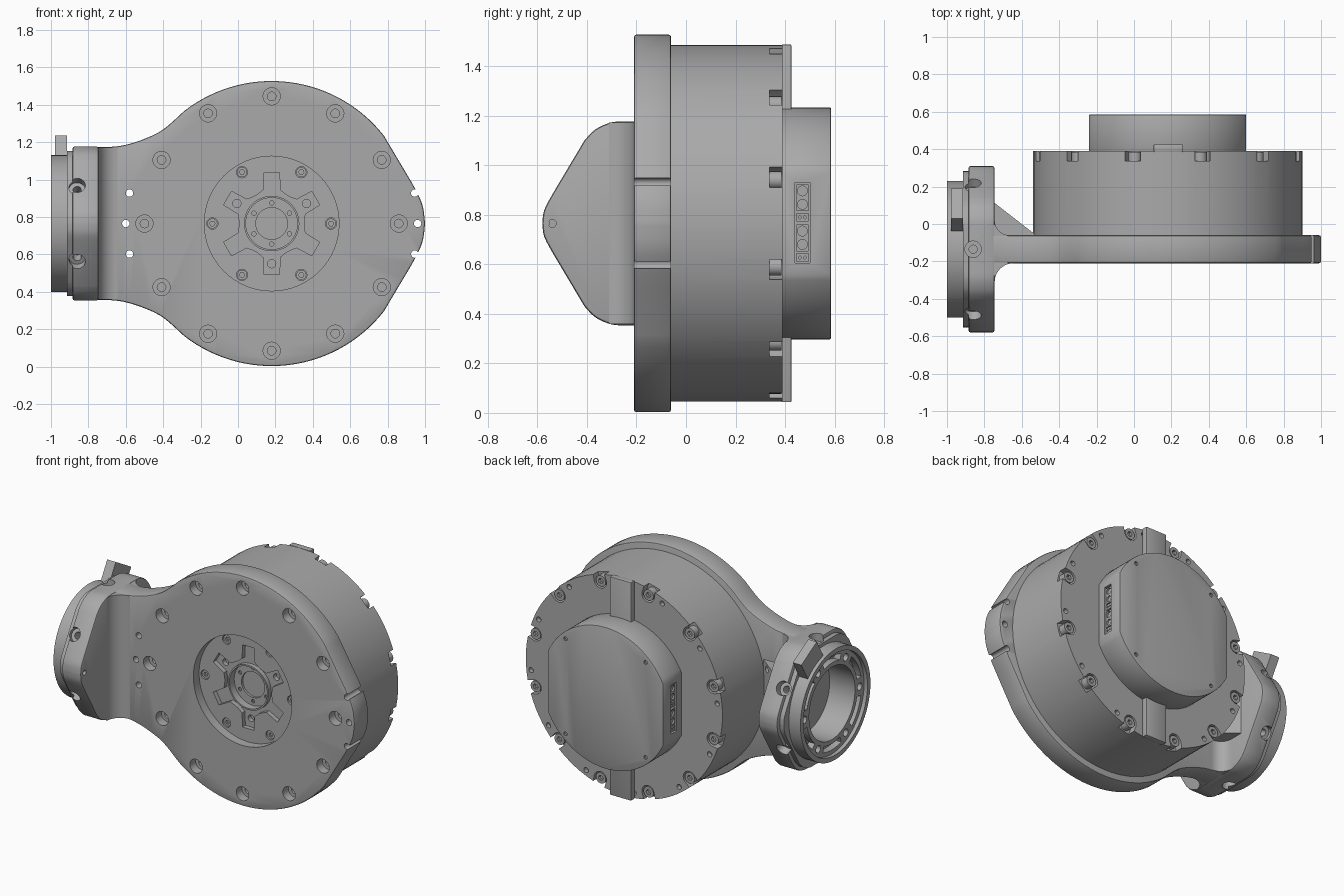
import bpy, bmesh
from math import sin, cos, radians, sqrt, asin, degrees
from mathutils import Vector

cube = bpy.data.objects.get("Cube")
if cube:
    bpy.data.objects.remove(cube)

grey = bpy.data.materials.new("machined_grey")
grey.use_nodes = True
COLOUR = (0.4, 0.4, 0.4, 1)
grey.diffuse_color = COLOUR
grey.node_tree.nodes["Principled BSDF"].inputs["Base Color"].default_value = COLOUR

MX, MZ = 0.18, 0.765      # motor axis, along y
AY = -0.135               # bracket axis, along x
MAP = {"x": lambda p, t: (t, p[0], p[1]),
       "y": lambda p, t: (p[0], t, p[1]),
       "z": lambda p, t: (p[0], p[1], t)}


def arc(cx, cy, r, a=0, b=360, n=32):
    """Points on an arc; a full circle leaves out the repeated end."""
    last = n if b - a == 360 else n + 1
    return [(cx + r * cos(radians(a + (b - a) * i / n)),
             cy + r * sin(radians(a + (b - a) * i / n))) for i in range(last)]


def rect(x0, x1, y0, y1):
    return [(x0, y0), (x1, y0), (x1, y1), (x0, y1)]


def motor(r, angle, hole, n=20):
    """Circle placed at a polar position about the motor axis."""
    a = radians(angle)
    return arc(MX + r * cos(a), MZ + r * sin(a), hole, n=n)


def smooth_path(pts, steps=5):
    """Catmull-Rom curve through the points."""
    p = [Vector(q) for q in [pts[0]] + pts + [pts[-1]]]
    out = []
    for a, b, c, d in zip(p, p[1:], p[2:], p[3:]):
        for i in range(steps):
            t = i / steps
            out.append(tuple(0.5 * (2 * b + (c - a) * t + (2 * a - 5 * b + 4 * c - d) * t * t
                                    + (3 * b - a - 3 * c + d) * t ** 3)))
    return out + [pts[-1]]


def mesh_of(name, solids):
    """One mesh object from (points, axis, start, end) prisms."""
    bm = bmesh.new()
    for pts, axis, t0, t1 in solids:
        low, high = ([bm.verts.new(MAP[axis](p, t)) for p in pts] for t in (t0, t1))
        faces = [bm.faces.new(low), bm.faces.new(high[::-1])]
        for i in range(len(pts)):
            faces.append(bm.faces.new((low[i - 1], high[i - 1], high[i], low[i])))
        bmesh.ops.recalc_face_normals(bm, faces=faces)
    me = bpy.data.meshes.new(name)
    bm.to_mesh(me)
    bm.free()
    ob = bpy.data.objects.new(name, me)
    bpy.context.collection.objects.link(ob)
    return ob


def apply(ob, mod):
    bpy.ops.object.select_all(action="DESELECT")
    bpy.context.view_layer.objects.active = ob
    ob.select_set(True)
    bpy.ops.object.modifier_apply(modifier=mod.name)


def part(name, solids, cuts=(), bevel=0):
    """Build prisms, round their edges, then cut each group of holes."""
    ob = mesh_of(name, solids)
    ob.data.materials.append(grey)
    if bevel:
        mod = ob.modifiers.new("edge", "BEVEL")
        mod.width, mod.segments, mod.angle_limit = bevel, 2, radians(50)
        apply(ob, mod)
    for group in cuts:
        cutter = group if isinstance(group, bpy.types.Object) else mesh_of("cutter", group)
        cutter.hide_render = True
        mod = ob.modifiers.new("holes", "BOOLEAN")
        mod.operation, mod.solver, mod.object = "DIFFERENCE", "EXACT", cutter
        apply(ob, mod)
        bpy.data.objects.remove(cutter)
    bpy.ops.object.select_all(action="DESELECT")
    bpy.context.view_layer.objects.active = ob
    ob.select_set(True)
    bpy.ops.object.shade_smooth_by_angle(angle=radians(28))
    return ob


# Front plate: round body, waisted neck on one side, blunt tip on the other
tip = [(1.0, MZ), (0.987, 0.86), (0.945, 0.955), (0.866, 1.09)]
neck = [(-0.4, 1.268), (-0.5, 1.218), (-0.6, 1.186), (-0.68, 1.175), (-0.76, 1.175)]
body = arc(MX, MZ, 0.762, 38, 128, 30)
upper = smooth_path(tip + [body[0]])[:-1] + body + smooth_path([body[-1]] + neck)[1:]
outline = upper + [(x, 2 * MZ - z) for x, z in upper[:0:-1]]
through = [(arc(x, MZ + dz, 0.02, n=16), "y", -0.3, 0.3)
           for x, dz in ((-0.58, 0.163), (-0.6, 0), (-0.58, -0.163),
                         (0.945, 0.163), (0.96, 0), (0.945, -0.163))]
ring12 = range(0, 360, 30)
ring6 = range(0, 360, 60)
part("front_plate", [(outline, "y", -0.21, -0.06)],
     [[(arc(MX, MZ, 0.36, n=64), "y", -0.3, 0.1)] + through
      + [(motor(0.68, a, 0.046), "y", -0.3, -0.15) for a in ring12],
      [(motor(0.68, a, 0.023), "y", -0.2, -0.1) for a in ring12]], bevel=0.01)

# Output disc with a six-armed pocket and central bore
star = []
for a in range(30, 390, 60):
    c, s = cos(radians(a)), sin(radians(a))
    for r, w in ((0.155, -0.075), (0.18, -0.045), (0.272, -0.042),
                 (0.272, 0.042), (0.18, 0.045), (0.155, 0.075)):
        star.append((MX + r * c - w * s, MZ + r * s + w * c))
part("output_disc", [(arc(MX, MZ, 0.362, n=64), "y", -0.15, -0.04)],
     [[(star, "y", -0.3, -0.12)]
      + [(motor(0.317, a, 0.03), "y", -0.3, -0.125) for a in ring6],
      [(motor(0.215, a, 0.022), "y", -0.2, -0.09) for a in (30, 150, 270)]
      + [(arc(MX, MZ, 0.142, n=40), "y", -0.2, -0.085)]])
part("output_hub", [(arc(MX, MZ, 0.148, n=40), "y", -0.15, -0.06)],
     [[(arc(MX, MZ, 0.138, n=40), "y", -0.2, -0.1)],
      [(arc(MX, MZ, 0.085), "y", -0.2, -0.07)]
      + [(motor(0.11, a, 0.012, 10), "y", -0.2, -0.08) for a in range(30, 390, 60)]])
part("output_screws", [(motor(0.317, a, 0.027), "y", -0.142, -0.12) for a in ring6],
     [[(motor(0.317, a, 0.014, 6), "y", -0.2, -0.128) for a in ring6]])

# Motor housing with notched back rim
rim = range(15, 375, 30)


def notch(angle):
    """Round-ended slot opening outward through the rim."""
    c, s = cos(radians(angle)), sin(radians(angle))
    pts = arc(0.675, 0, 0.045, 90, 270, 12) + [(0.76, -0.04), (0.76, 0.04)]
    return [(MX + x * c - y * s, MZ + x * s + y * c) for x, y in pts]


part("motor_housing", [(arc(MX, MZ, 0.72, n=96), "y", -0.07, 0.39)],
     [[(notch(a), "y", 0.338, 0.5) for a in rim]
      + [(motor(0.685, a + 9, 0.017, 12), "y", 0.36, 0.5) for a in rim]])
part("housing_screws", [(motor(0.675, a, 0.036), "y", 0.33, 0.385) for a in rim],
     [[(motor(0.675, a, 0.018, 6), "y", 0.365, 0.5) for a in rim]])
part("rear_bar", [(rect(0.105, 0.26, 0.385, 0.425), "z", 0.043, 1.487)], bevel=0.004)

# Rear cover: disc with two flat sides
half, radius = 0.42, 0.468
flat = degrees(asin(sqrt(radius ** 2 - half ** 2) / radius))
cover = arc(MX, MZ, radius, flat, 180 - flat, 40) + arc(MX, MZ, radius, 180 + flat, 360 - flat, 40)
sockets = [(rect(0.44, 0.5, 0.605, 0.93), "x", MX + s * 0.395, MX + s * 0.5) for s in (-1, 1)]
corner = [(motor(0.43, a, 0.013, 10), "y", 0.57, 0.7) for a in (47, 133, 227, 313)]
part("rear_cover", [(cover, "y", 0.38, 0.585)], [sockets + corner], bevel=0.004)
for side, label in ((-1, "right"), (1, "left")):
    x0, x1, x2 = (MX + side * d for d in (0.39, 0.412, 0.402))
    blocks, pins = [], []
    for z in (0.61, 0.772):
        blocks += [(rect(0.446, 0.494, z, z + 0.035), "x", x0, x1),
                   (rect(0.446, 0.494, z + 0.042, z + 0.15), "x", x0, x1)]
        pins += [(arc(0.47, z + d, 0.02, n=16), "x", x2, x1 + side * 0.1) for d in (0.07, 0.124)]
        pins += [(arc(y, z + 0.017, 0.006, n=8), "x", x2, x1 + side * 0.1) for y in (0.46, 0.48)]
    part("connector_" + label, blocks, [pins])

# Side bracket: rounded hexagon standing across the neck
quarter = smooth_path([(0.445, 0), (0.437, 0.055), (0.4, 0.125)], 4) + \
    smooth_path([(0.275, 0.335), (0.23, 0.38), (0.165, 0.408), (0.1, 0.412)], 4)
top = quarter + [(-y, z) for y, z in quarter[::-1]]
hexagon = top + [(y, -z) for y, z in top[-2:0:-1]]


def scaled(k):
    return [(AY + y * k, MZ + z * k) for y, z in hexagon]


def radial_holes(r, start):
    """Six holes pointing at the bracket axis."""
    bm = bmesh.new()
    for a in range(30, 390, 60):
        d = Vector((0, cos(radians(a)), sin(radians(a))))
        mat = d.to_track_quat("Z", "Y").to_matrix().to_4x4()
        mat.translation = Vector((-0.86, AY, MZ)) + d * (start + 0.15)
        bmesh.ops.create_cone(bm, cap_ends=True, segments=20, radius1=r, radius2=r,
                              depth=0.3, matrix=mat)
    ob = mesh_of("cutter", [])
    bm.to_mesh(ob.data)
    bm.free()
    return ob


bore = (arc(AY, MZ, 0.24, n=48), "x", -1.1, -0.79)
pin = (arc(-0.54, MZ, 0.016, n=12), "x", -1.1, -0.5)
part("side_bracket", [(scaled(1), "x", -0.885, -0.745)],
     [[bore, pin], radial_holes(0.044, 0.36), radial_holes(0.022, 0.3)], bevel=0.012)
part("bracket_step", [(scaled(0.94), "x", -0.915, -0.884)],
     [[bore], radial_holes(0.044, 0.36)])

# Mounting flange with raised rim, curved slots and screw holes
slots = [(arc(AY, MZ, 0.308, a + 12, a + 48, 10) + arc(AY, MZ, 0.268, a + 12, a + 48, 10)[::-1],
          "x", -1.1, -0.93) for a in ring6]
screws = [(arc(AY + 0.288 * cos(radians(a)), MZ + 0.288 * sin(radians(a)), 0.024, n=16),
           "x", -1.1, -0.94) for a in ring6]
part("mounting_flange", [(arc(AY, MZ, 0.366, n=64), "x", -1.0, -0.91)],
     [[(arc(AY, MZ, 0.335, n=64), "x", -1.1, -0.975)], [bore], slots + screws])

# Locating tab leaning off the flange
c, s = cos(radians(30)), sin(radians(30))
tab = [(AY + r * s + w * c, MZ + r * c - w * s)
       for r, w in ((0.345, -0.093), (0.489, -0.093), (0.489, 0.093), (0.345, 0.093))]
part("locating_tab", [(tab, "x", -0.978, -0.915)])

# Concave fillets and rear gusset joining bracket to plate
front = arc(-0.645, -0.31, 0.1, 180, 90, 10) + [(-0.645, -0.15), (-0.755, -0.15)]
back = arc(-0.665, 0.02, 0.08, 180, 270, 10) + [(-0.665, -0.1), (-0.755, -0.1)]
part("front_fillet", [(front, "z", 0.358, 1.172)])
part("rear_fillet", [(back, "z", 0.358, 1.172)], [through[:3]])
gusset = [(-0.755, 0.12), (-0.53, -0.055), (-0.53, -0.08), (-0.755, -0.08)]
part("rear_gusset", [(gusset, "z", 0.565, 0.965)], [through[:3]])
